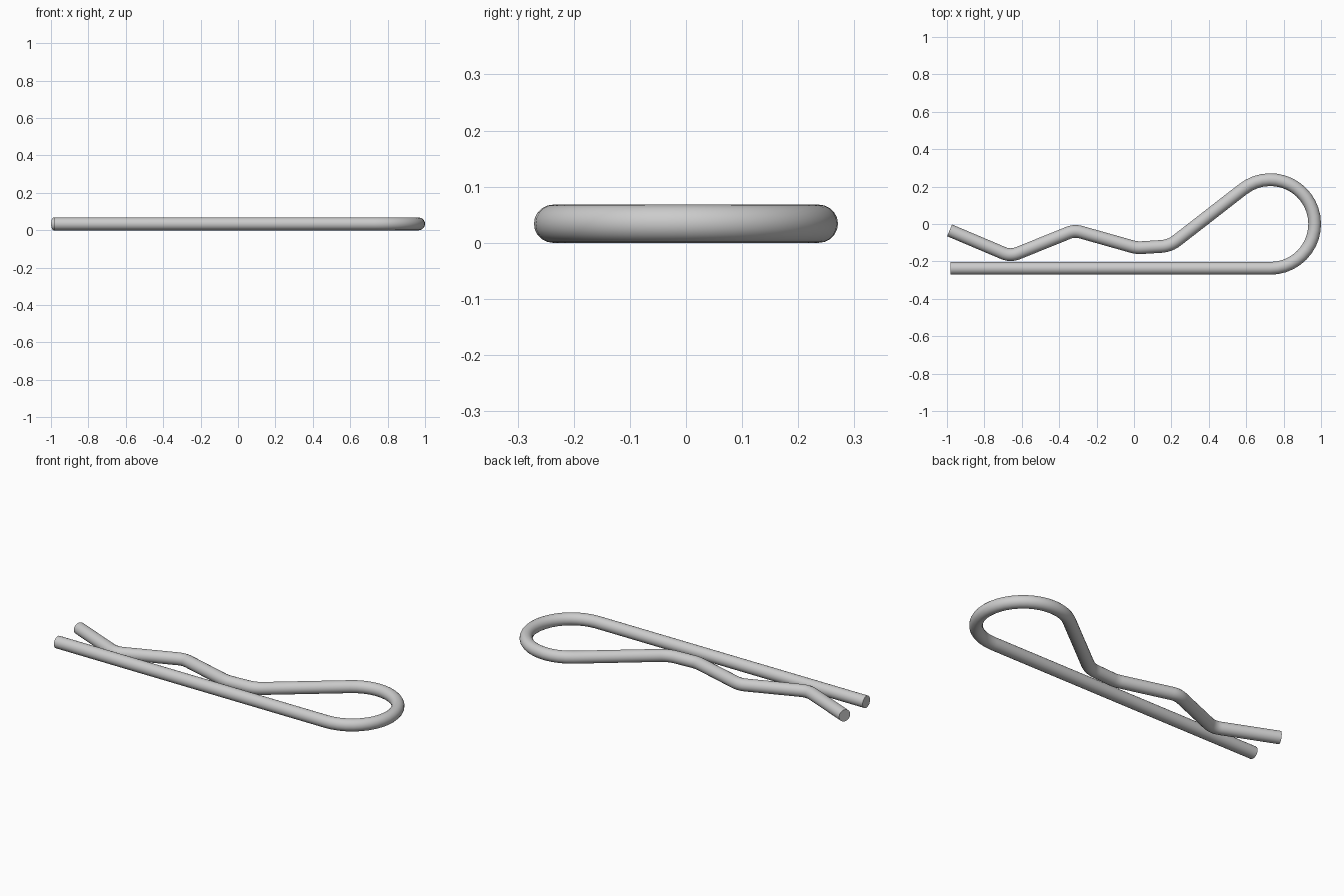
import bpy
from math import radians, cos, sin, tan, pi
from mathutils import Vector

if "Cube" in bpy.data.objects:
    bpy.data.objects.remove(bpy.data.objects["Cube"])

R = 0.034                      # wire radius
LOOP_R, LOOP_X = 0.237, 0.729  # big loop centre line


def fillet(prev, corner, nxt, radius, steps=6):
    """Points of a rounded bend at a corner of the wire."""
    a, b = (prev - corner).normalized(), (nxt - corner).normalized()
    ang = a.angle(b)
    d = radius / tan(ang / 2)
    centre = corner + (a + b).normalized() * radius / sin(ang / 2)
    u, v = corner + a * d - centre, corner + b * d - centre
    turn = pi - ang
    return [centre + (u * sin((1 - t) * turn) + v * sin(t * turn)) / sin(turn)
            for t in (i / steps for i in range(steps + 1))]


# Straight leg, then the round loop
path = [Vector((-0.982, -LOOP_R, R))]
for i in range(25):
    a = radians(-90 + 218 * i / 24)
    path.append(Vector((LOOP_X + LOOP_R * cos(a), LOOP_R * sin(a), R)))

# Wavy leg with rounded bends
wave = [path[-1]] + [Vector((x, y, R)) for x, y in (
    (0.192, -0.117), (0.015, -0.128), (-0.318, -0.034),
    (-0.66, -0.172), (-0.986, -0.034))]
for i, radius in enumerate((0.15, 0.15, 0.10, 0.10), start=1):
    path += fillet(wave[i - 1], wave[i], wave[i + 1], radius)
path.append(wave[-1])

# Sweep the round wire along the path
curve = bpy.data.curves.new("spring_clip_wire", 'CURVE')
curve.dimensions = '3D'
curve.twist_mode = 'Z_UP'
curve.bevel_depth = R
curve.bevel_resolution = 8
curve.use_fill_caps = True
spline = curve.splines.new('POLY')
spline.points.add(len(path) - 1)
for p, co in zip(spline.points, path):
    p.co = (*co, 1)

clip = bpy.data.objects.new("spring_clip_wire", curve)
bpy.context.collection.objects.link(clip)
bpy.context.view_layer.objects.active = clip
clip.select_set(True)
bpy.ops.object.convert(target='MESH')
bpy.ops.object.shade_smooth_by_angle(angle=radians(40))
